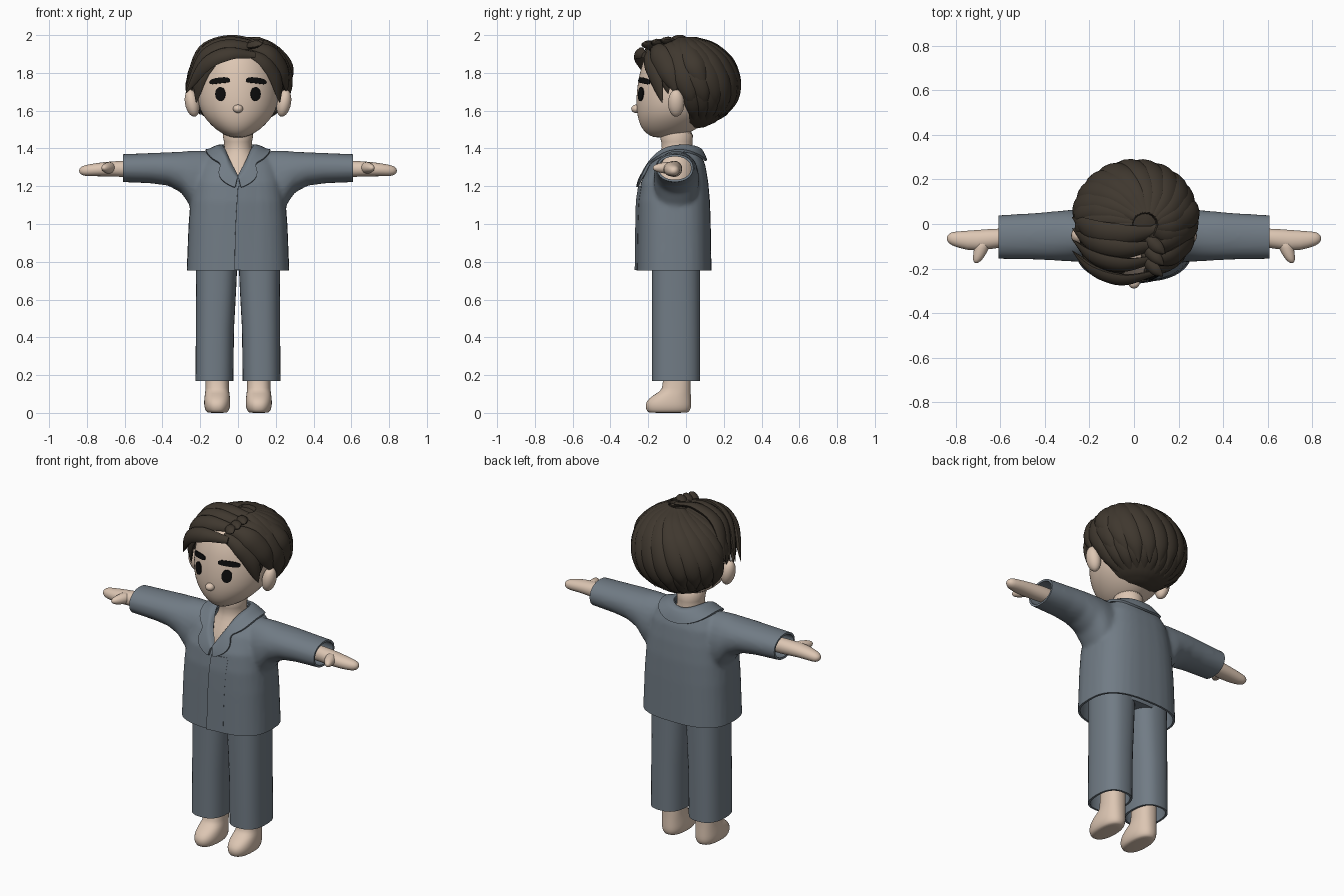
import bpy, bmesh, math, random
from mathutils import Vector
from mathutils.bvhtree import BVHTree

if "Cube" in bpy.data.objects:
    bpy.data.objects.remove(bpy.data.objects["Cube"])

random.seed(4)


def material(name, rgb):
    m = bpy.data.materials.new(name)
    m.diffuse_color = (*rgb, 1)
    m.use_nodes = True
    m.node_tree.nodes["Principled BSDF"].inputs["Base Color"].default_value = m.diffuse_color
    return m


SKIN = material("skin", (0.72, 0.565, 0.45))
CLOTH = material("blue grey cloth", (0.165, 0.2, 0.235))
HAIR = material("dark brown hair", (0.05, 0.039, 0.028))
BLACK = material("black", (0.004, 0.004, 0.004))


def make(name, verts, faces, mat):
    me = bpy.data.meshes.new(name)
    me.from_pydata([tuple(v) for v in verts], [], faces)
    bm = bmesh.new()
    bm.from_mesh(me)
    bmesh.ops.recalc_face_normals(bm, faces=bm.faces)
    bm.to_mesh(me)
    bm.free()
    me.materials.append(mat)
    o = bpy.data.objects.new(name, me)
    bpy.context.collection.objects.link(o)
    return o


def bake(o, *mods):
    """Add modifiers given as (type, settings), apply them, shade smooth."""
    for kind, settings in mods:
        m = o.modifiers.new(kind, kind)
        for k, v in settings.items():
            setattr(m, k, v)
    dg = bpy.context.evaluated_depsgraph_get()
    me = bpy.data.meshes.new_from_object(o.evaluated_get(dg))
    o.modifiers.clear()
    o.data = me
    me.shade_smooth()
    me.set_sharp_from_angle(angle=math.radians(50))
    return o


def oval(n, e=2):
    for i in range(n):
        a = 2 * math.pi * i / n
        c, s = math.cos(a), math.sin(a)
        yield (math.copysign(abs(c) ** (2 / e), c), math.copysign(abs(s) ** (2 / e), s))


def ring_z(z, rx, front, back, cx=0, e=2):
    cy, ry = (front + back) / 2, (back - front) / 2
    return [Vector((cx + rx * c, cy + ry * s, z)) for c, s in oval(32, e)]


def ring_x(x, cy, cz, ry, rz):
    return [Vector((x, cy + ry * c, cz + rz * s)) for c, s in oval(24, 2.1)]


def loft(rings, caps=True):
    n = len(rings[0])
    verts = [v for r in rings for v in r]
    faces = [(k * n + i, k * n + (i + 1) % n, (k + 1) * n + (i + 1) % n, (k + 1) * n + i)
             for k in range(len(rings) - 1) for i in range(n)]
    if caps:
        faces += [tuple(range(n)), tuple(range(len(verts) - n, len(verts)))]
    return verts, faces


def flip(verts, s):
    return [(v[0] * s, v[1], v[2]) for v in verts]


def surface(o):
    bm = bmesh.new()
    bm.from_mesh(o.data)
    t = BVHTree.FromBMesh(bm)
    bm.free()
    return t


SUB = ('SUBSURF', {'levels': 1})

# Head, nose and neck
head = bake(make("head", *loft([ring_z(*r) for r in [
    (1.455, .03, -.17, -.06), (1.48, .09, -.215, .02), (1.52, .14, -.243, .08), (1.57, .185, -.258, .13),
    (1.63, .212, -.265, .18), (1.72, .222, -.262, .21), (1.86, .2, -.235, .2),
    (1.92, .15, -.19, .16), (1.95, .07, -.12, .08)]]), SKIN), SUB)
face = surface(head)
bake(make("neck", *loft([ring_z(*r) for r in [
    (1.15, .14, -.19, .05), (1.24, .14, -.195, .06), (1.33, .11, -.155, .045), (1.38, .075, -.13, .035),
    (1.43, .068, -.125, .03), (1.51, .1, -.16, .05)]]), SKIN), SUB)


def ball(name, c, r, mat, tilt=0):
    rings = [[Vector((c[0] + r[0] * math.sin(a) * u + tilt * r[2] * math.cos(a), c[1] + r[1] * math.sin(a) * v,
                      c[2] + r[2] * math.cos(a))) for u, v in oval(24)]
             for a in [math.pi * (k + .1) / 12.2 for k in range(13)]]
    return bake(make(name, *loft(rings), mat))


ball("nose", (0, -.264, 1.61), (.026, .026, .022), SKIN)


# Eyes and brows: thin plates projected on the face
def plate(name, cx, cz, rx, rz, e, tilt):
    rings, n = [], 28
    for k in (1, .75, .5, .25, .02):
        ring = []
        for c, s in oval(n, e):
            x = cx + k * rx * c
            z = cz + k * rz * s + tilt * k * c * rx - 1.5 * (k * rx * c) ** 2 * (e > 2)
            hit = face.ray_cast(Vector((x, -1, z)), Vector((0, 1, 0)))[0]
            ring.append(hit + Vector((0, -.003, 0)))
        rings.append(ring)
    verts, faces = loft(rings, False)
    faces.append(tuple(range(4 * n, 5 * n)))
    bake(make(name, verts, faces, BLACK), ('SOLIDIFY', {'thickness': .007, 'offset': 0}))


for s, side in ((1, "left"), (-1, "right")):
    plate(side + "_eye", s * .093, 1.688, .026, .037, 2, 0)
    plate(side + "_brow", s * .096, 1.76, .054, .015, 3, -.12 * s)
    ball(side + "_ear", (s * .243, -.052, 1.64), (.038, .043, .072), SKIN, s * .15)

# Shirt: torso and sleeves fused, then opened at hem, cuffs and neck
verts, faces = loft([ring_z(*r, e=2.7) for r in [
    (.70, .274, -.262, .136), (1.0, .262, -.258, .131), (1.12, .252, -.255, .127),
    (1.22, .238, -.24, .118), (1.31, .215, -.195, .103), (1.37, .17, -.145, .08), (1.405, .1, -.115, .055)]])
for s in (1, -1):
    v, f = loft([ring_x(x, -.05 - .02 * (x - .18), (t + b) / 2, ry, (t - b) / 2) for x, t, b, ry in [
        (0, 1.36, 1.12, .09), (.18, 1.388, 1.03, .118), (.25, 1.388, 1.09, .12), (.30, 1.383, 1.165, .115),
        (.37, 1.38, 1.203, .11), (.46, 1.376, 1.215, .104), (.66, 1.368, 1.224, .097)]])
    faces += [tuple(i + len(verts) for i in q) for q in f]
    verts += flip(v, s)
shirt = bake(make("shirt", verts, faces, CLOTH), ('REMESH', {'mode': 'VOXEL', 'voxel_size': .011}),
             ('SMOOTH', {'factor': .5, 'iterations': 8}))
body = surface(shirt)
bm = bmesh.new()
bm.from_mesh(shirt.data)
for co, no, cut in [((0, 0, .755), (0, 0, -1), True), ((.61, 0, 0), (1, 0, 0), True),
                    ((-.61, 0, 0), (-1, 0, 0), True), ((0, 0, 1.24), (2.1, 0, -1), False),
                    ((0, 0, 1.24), (-2.1, 0, -1), False)]:
    bmesh.ops.bisect_plane(bm, geom=bm.verts[:] + bm.edges[:] + bm.faces[:], plane_co=co, plane_no=no,
                           clear_outer=cut)


def open_neck(p):
    vee = p.y < -.03 and p.z > 1.24 + 2.1 * abs(p.x)
    return vee or (p.z > 1.33 and (p.x / .085) ** 2 + ((p.y + .04) / .09) ** 2 < 1)


bmesh.ops.delete(bm, geom=[f for f in bm.faces if open_neck(f.calc_center_median())], context='FACES')
bm.to_mesh(shirt.data)
bm.free()
bake(shirt, ('SOLIDIFY', {'thickness': .012}))


def grid(rows):
    n = len(rows[0])
    return [v for r in rows for v in r], [(k * n + i, k * n + i + 1, (k + 1) * n + i + 1, (k + 1) * n + i)
                                          for k in range(len(rows) - 1) for i in range(n - 1)]


# Notched collar lying on the shirt
inner = [(0, .05, 1.40), (.04, .045, 1.405), (.075, .015, 1.415), (.088, -.03, 1.415), (.08, -.08, 1.405),
         (.068, -.12, 1.385), (.055, -.15, 1.35), (.04, -.18, 1.32), (.02, -.2, 1.285), (0, -.22, 1.245)]
outer = [(0, .1, 1.33), (.07, .09, 1.335), (.14, .05, 1.36), (.175, -.02, 1.39), (.17, -.1, 1.37),
         (.135, -.165, 1.335), (.08, -.19, 1.315), (.108, -.21, 1.27), (.085, -.225, 1.22), (.015, -.235, 1.185)]
rows = []
for a, b in zip(inner, outer):
    row = [Vector(a)]
    for k in range(1, 6):
        p, no, _, _ = body.find_nearest(Vector(a).lerp(Vector(b), k / 5))
        row.append(p + no * .014)
    rows.append(row)
rows = [flip(r, -1) for r in rows[:0:-1]] + rows
bake(make("collar", *grid(rows), CLOTH), ('SUBSURF', {'levels': 2}), ('SOLIDIFY', {'thickness': .013, 'offset': 0}))

# Front overlap of the shirt, fading into the surface
rows = []
for k in range(25):
    z = .757 + k * (1.2 - .757) / 24
    x0 = -.018 + .018 * (k / 24) ** 2
    rows.append([body.ray_cast(Vector((x0 + d, -1, z)), Vector((0, 1, 0)))[0] + Vector((0, -.008 + d * .1, 0))
                 for d in (0, .03, .06, .1)])
bake(make("front_overlap", *grid(rows), CLOTH), ('SOLIDIFY', {'thickness': .006, 'offset': 0}))

# Trousers
bake(make("trouser_hips", *loft([ring_z(z, rx, -.18, .075, 0, 2.7) for z, rx in [
    (.77, .2), (.82, .222), (.95, .22)]]), CLOTH))
for s, side in ((1, "left"), (-1, "right")):
    v, f = loft([ring_z(z, rx, -.18, .075, cx, 2.5) for z, cx, rx in [
        (.17, .125, .1), (.45, .122, .101), (.65, .116, .106), (.85, .112, .111)]], False)
    bake(make(side + "_trouser_leg", flip(v, s), f, CLOTH), ('SOLIDIFY', {'thickness': .012}))
    # Foot
    v, f = loft([ring_z(*r, .11, 2.3) for r in [
        (0, .045, -.19, .0), (.004, .058, -.205, .018), (.03, .069, -.216, .028), (.06, .07, -.212, .027),
        (.09, .067, -.18, .026), (.115, .063, -.135, .025), (.14, .061, -.118, .025), (.4, .064, -.12, .026)]])
    bake(make(side + "_foot", flip(v, s), f, SKIN), SUB)
    # Hand and thumb
    v, f = loft([ring_x(*r) for r in [
        (.45, -.06, 1.292, .042, .044), (.61, -.061, 1.292, .042, .044), (.71, -.077, 1.291, .05, .038),
        (.79, -.07, 1.284, .037, .032), (.82, -.066, 1.282, .03, .027), (.836, -.065, 1.282, .018, .016),
        (.841, -.065, 1.282, .005, .005)]])
    bake(make(side + "_hand", flip(v, s), f, SKIN), SUB)
    v, f = loft([[Vector((x + r * 1.1 * c, y, 1.297 + r * d)) for c, d in oval(16)] for x, y, r in [
        (.675, -.07, .035), (.685, -.11, .031), (.697, -.145, .025), (.707, -.17, .015), (.709, -.176, .003)]])
    bake(make(side + "_thumb", flip(v, s), f, SKIN), SUB)

# Hair: base cap
C, R = Vector((0, .03, 1.74)), Vector((.27, .25, .25))
cap = ball("hair_cap", C, (.252, .238, .237), HAIR)
bm = bmesh.new()
bm.from_mesh(cap.data)
bmesh.ops.subdivide_edges(bm, edges=bm.edges[:], cuts=2, use_grid_fill=True)


def bare(p):
    return p.y < -.15 if p.z > 1.73 else p.y < .02


bmesh.ops.delete(bm, geom=[f for f in bm.faces if bare(f.calc_center_median())], context='FACES')
bm.to_mesh(cap.data)
bm.free()
bake(cap, ('SOLIDIFY', {'thickness': .015}))


# Hair: tapered locks swept along smooth paths
def lock(name, pts, w, t, start=.45):
    pts = [Vector(p) for p in pts]
    q = [2 * pts[0] - pts[1]] + pts + [2 * pts[-1] - pts[-2]]
    path = []
    for i in range(1, len(q) - 2):
        a, b, c, d = q[i - 1:i + 3]
        path += [.5 * (2 * b + (c - a) * u + (2 * a - 5 * b + 4 * c - d) * u ** 2
                       + (3 * b - a - 3 * c + d) * u ** 3) for u in [k / 6 for k in range(6)]]
    path.append(pts[-1])
    rings, n = [], len(path) - 1
    for i, p in enumerate(path):
        u = i / n
        size = start + (1 - start) * min(1, u / .4) if u < .6 else max(.03, 1 - ((u - .6) / .4) ** 2)
        tan = (path[min(i + 1, n)] - path[max(i - 1, 0)]).normalized()
        nor = Vector([(p - C)[j] / R[j] ** 2 for j in range(3)])
        side = tan.cross(nor).normalized()
        up = side.cross(tan).normalized()
        rings.append([p + side * w * size * c + up * t * size * s for c, s in oval(10, 1.7)])
    bake(make(name, *loft(rings), HAIR))


def radial(name, az, el, w, twist, k):
    pts = []
    for u in [i / 5 for i in range(6)]:
        a, e = math.radians(az + twist * (1 - u) ** 1.3), math.radians(78 + (el - 78) * u)
        pts.append(C + Vector((.05 * (1 - u) ** 2 + R.x * k * math.cos(e) * math.cos(a),
                               -.03 * (1 - u) ** 2 + R.y * k * math.cos(e) * math.sin(a), R.z * k * math.sin(e))))
    lock(name, pts, w, .022)


for i in range(12):
    radial("nape_lock", 8 + i * 14.9, -60 - random.uniform(0, 8), .05, -35, .93)
for i in range(11):
    radial("back_lock", 2 + i * 17.6, -30 - random.uniform(0, 16), .055, -40, .985)
for az in (-32, -16, 0, 180, 196, 212):
    radial("side_lock", az, -9 - random.uniform(0, 4), .05, -25, .96)

# Hair: swept fringe, temples with side volume, sideburns and top tufts
for i in range(4):
    u, h = i / 3, .075 * math.sqrt(i / 3)
    lock("fringe_lock", [(.09, -.222 + .19 * u, 1.895 + h), (-.045, -.25 + .2 * u, 1.902 + h),
                         (-.17 - .02 * u, -.215 + .185 * u, 1.845 + h), (-.278, -.12 + .15 * u, 1.69 + .05 * u)],
         .043 + .012 * u, .024)
for i in range(3):
    u = i / 2
    lock("temple_lock", [(.065, -.17 + .13 * u, 1.94 + .025 * u), (.17, -.15 + .14 * u, 1.91 + .03 * u),
                         (.24 + .027 * u, -.1 + .15 * u, 1.81 + .03 * u), (.26, -.05 + .16 * u, 1.69)], .055, .024)
    x, y, z = .04 + .005 * i, -.13 + .05 * i, 1.935 + .01 * i
    lock("tuft", [(x, y, z), (x + .04, y - .06, z + .014), (x + .09, y - .105, z + .018)], .03, .02)
for s in (1, -1):
    lock("sideburn", flip([(.05, -.21, 1.91), (.14, -.195, 1.86), (.2, -.16, 1.77), (.222, -.125, 1.64)], s), .045, .02)
